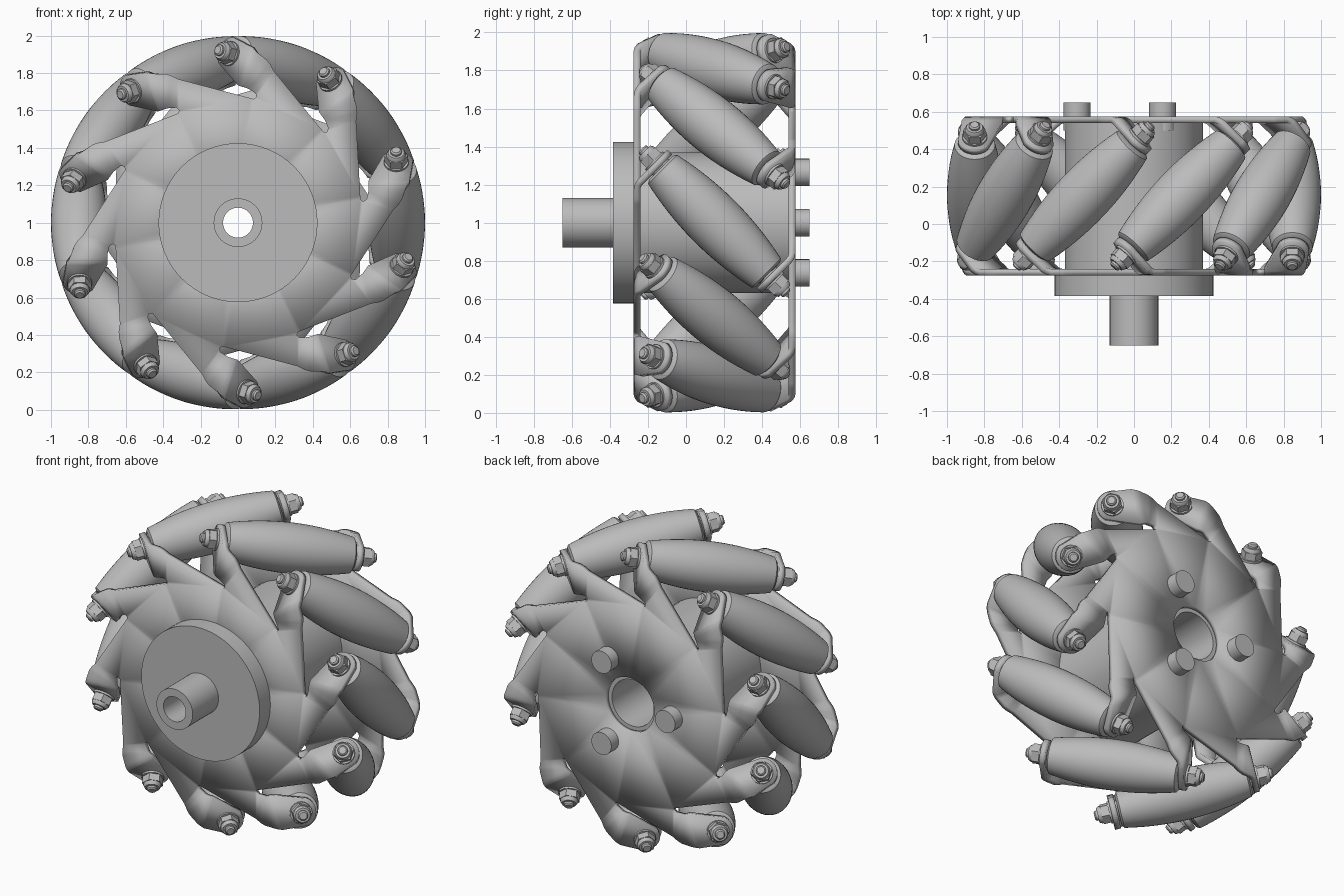
import bpy, bmesh, math
from mathutils import Matrix, Vector

cube = bpy.data.objects.get("Cube")
if cube:
    bpy.data.objects.remove(cube)

COUNT = 10
STEP = math.tau / COUNT
START = math.radians(0.5)
CENTRE = Vector((0, 0.15, 1))
AXIS_RADIUS = 0.849          # roller axis to wheel axis
PLATE_Y = -0.4075            # plate mid-plane from the wheel centre
Y = Vector((0, 1, 0))

grey = bpy.data.materials.new("plain grey")
grey.use_nodes = True
grey.diffuse_color = (0.5, 0.5, 0.5, 1)
grey.node_tree.nodes["Principled BSDF"].inputs["Base Color"].default_value = (0.5, 0.5, 0.5, 1)


def finish(bm, name, angle=35):
    bmesh.ops.recalc_face_normals(bm, faces=bm.faces)
    mesh = bpy.data.meshes.new(name)
    bm.to_mesh(mesh)
    bm.free()
    mesh.materials.append(grey)
    mesh.shade_smooth()
    mesh.set_sharp_from_angle(angle=math.radians(angle))
    return mesh


def place(name, mesh, matrix=Matrix()):
    obj = bpy.data.objects.new(name, mesh)
    bpy.context.scene.collection.objects.link(obj)
    obj.matrix_world = matrix
    return obj


def lathe(name, parts):
    """Spin closed (height, radius) profiles around local z."""
    bm = bmesh.new()
    for sides, profile in parts:
        rings = []
        for h, r in profile:
            if r == 0:
                rings.append([bm.verts.new((0, 0, h))] * sides)
            else:
                rings.append([bm.verts.new((r * math.cos(a), r * math.sin(a), h))
                              for a in (math.tau * i / sides for i in range(sides))])
        pairs = list(zip(rings, rings[1:]))
        if profile[0][1] > 0:
            pairs.append((rings[-1], rings[0]))
        for lo, hi in pairs:
            for i in range(sides):
                j = (i + 1) % sides
                quad = list(dict.fromkeys((lo[i], lo[j], hi[j], hi[i])))
                bm.faces.new(quad)
    return finish(bm, name)


def directions(angle):
    radial = Vector((math.cos(angle), 0, math.sin(angle)))
    tangent = Vector((math.sin(angle), 0, -math.cos(angle)))
    return radial, tangent


def frame(x, z, origin):
    m = Matrix((x, z.cross(x), z)).transposed().to_4x4()
    m.translation = origin
    return m


# Plate with bent tabs
BEND_START, BEND_RADIUS = -0.165, 0.06
TOOTH = [(-0.137, 0.655), (-0.118, 0.656), (-0.108, 0.67), (-0.118, 0.688),
         (BEND_START, 0.70), (BEND_START, 0.895), (-0.115, 0.877), (-0.09, 0.86), (-0.06, 0.83)]
FOLD_LOW, FOLD_HIGH = 4, 5


def plate(name, side):
    bm = bmesh.new()
    outline, tabs = [], []
    for k in range(COUNT):
        radial, tangent = directions(START - side * k * STEP)

        def vert(t, r, y=0.0):
            return bm.verts.new(CENTRE + side * t * tangent + r * radial + side * (PLATE_Y + y) * Y)

        tooth = [vert(t, r) for t, r in TOOTH]
        outline += tooth
        low, high = tooth[FOLD_LOW], tooth[FOLD_HIGH]
        # curved bend
        strips = []
        for i in range(1, 5):
            a = math.radians(45) * i / 4
            t = BEND_START - BEND_RADIUS * math.sin(a)
            y = BEND_RADIUS * (1 - math.cos(a))
            new_low, new_high = vert(t, 0.70, y), vert(t, 0.895 + 0.006 * i, y)
            strips.append((low, high, new_high, new_low))
            low, high = new_low, new_high
        # flat rounded end at 45 degrees
        end = []
        for i in range(13):
            a = math.radians(80 - 130 * i / 12)
            d = (0.131 + 0.09 * math.cos(a)) * math.sqrt(0.5)
            end.append(vert(t - d, AXIS_RADIUS + 0.09 * math.sin(a), y + d))
        tabs += strips + [(low, high, *end)]
    hole = [bm.verts.new(CENTRE + 0.175 * directions(math.tau * i / 48)[0] + side * PLATE_Y * Y)
            for i in range(48)]
    edges = [bm.edges.new((loop[i - 1], loop[i])) for loop in (outline, hole) for i in range(len(loop))]
    bmesh.ops.triangle_fill(bm, use_beauty=True, use_dissolve=False, edges=edges)
    for face in tabs:
        bm.faces.new(face)
    obj = place(name, finish(bm, name, 30))
    solid = obj.modifiers.new("thickness", "SOLIDIFY")
    solid.thickness = 0.035
    solid.offset = 0


plate("front_plate", 1)
plate("back_plate", -1)

# Hub with flange, shaft and stepped bore
hub_frame = frame(Vector((1, 0, 0)), Y, Vector((0, 0, 1)))
place("hub", lathe("hub", [(64, [
    (-0.65, 0.08), (-0.65, 0.13), (-0.385, 0.13), (-0.385, 0.425), (-0.275, 0.425),
    (-0.275, 0.37), (0.545, 0.37), (0.545, 0.15), (-0.2, 0.15), (-0.2, 0.08)])]), hub_frame)

# Three pegs on the back
peg = lathe("peg", [(32, [(0.5, 0), (0.5, 0.072), (0.65, 0.072), (0.65, 0)])])
for i in range(3):
    spot = 0.305 * directions(math.radians(60 + 120 * i))[0]
    place("back_peg", peg, Matrix.Translation(spot) @ hub_frame)

# Barrel roller whose outside follows the wheel rim
HALF = 0.385
curve = []
for i in range(25):
    s = HALF * (i / 12 - 1)
    curve.append((s, 1 - math.sqrt(AXIS_RADIUS ** 2 + s * s / 2)))
roller = lathe("roller", [(40, [(-HALF - 0.012, 0), (-HALF - 0.012, 0.09)] + curve
                           + [(HALF + 0.012, 0.09), (HALF + 0.012, 0)])])

# Axle rod, and the washer and lock nut for each end
axle = lathe("axle", [(20, [(-0.54, 0), (-0.54, 0.022), (-0.532, 0.03),
                           (0.532, 0.03), (0.54, 0.022), (0.54, 0)])])
nut = lathe("lock_nut", [
    (24, [(0.39, 0), (0.39, 0.06), (0.409, 0.06), (0.409, 0)]),
    (24, [(0.44, 0), (0.44, 0.066), (0.452, 0.066), (0.452, 0)]),
    (6, [(0.45, 0), (0.45, 0.062), (0.497, 0.062), (0.497, 0)]),
    (24, [(0.49, 0), (0.49, 0.052), (0.505, 0.052), (0.52, 0.043), (0.52, 0)])])

for k in range(COUNT):
    radial, tangent = directions(START + k * STEP)
    axis = (tangent + Y).normalized()
    origin = CENTRE + AXIS_RADIUS * radial
    forward, backward = frame(radial, axis, origin), frame(radial, -axis, origin)
    place("roller", roller, forward)
    place("roller_axle", axle, forward)
    place("back_nut", nut, forward)
    place("front_nut", nut, backward)
